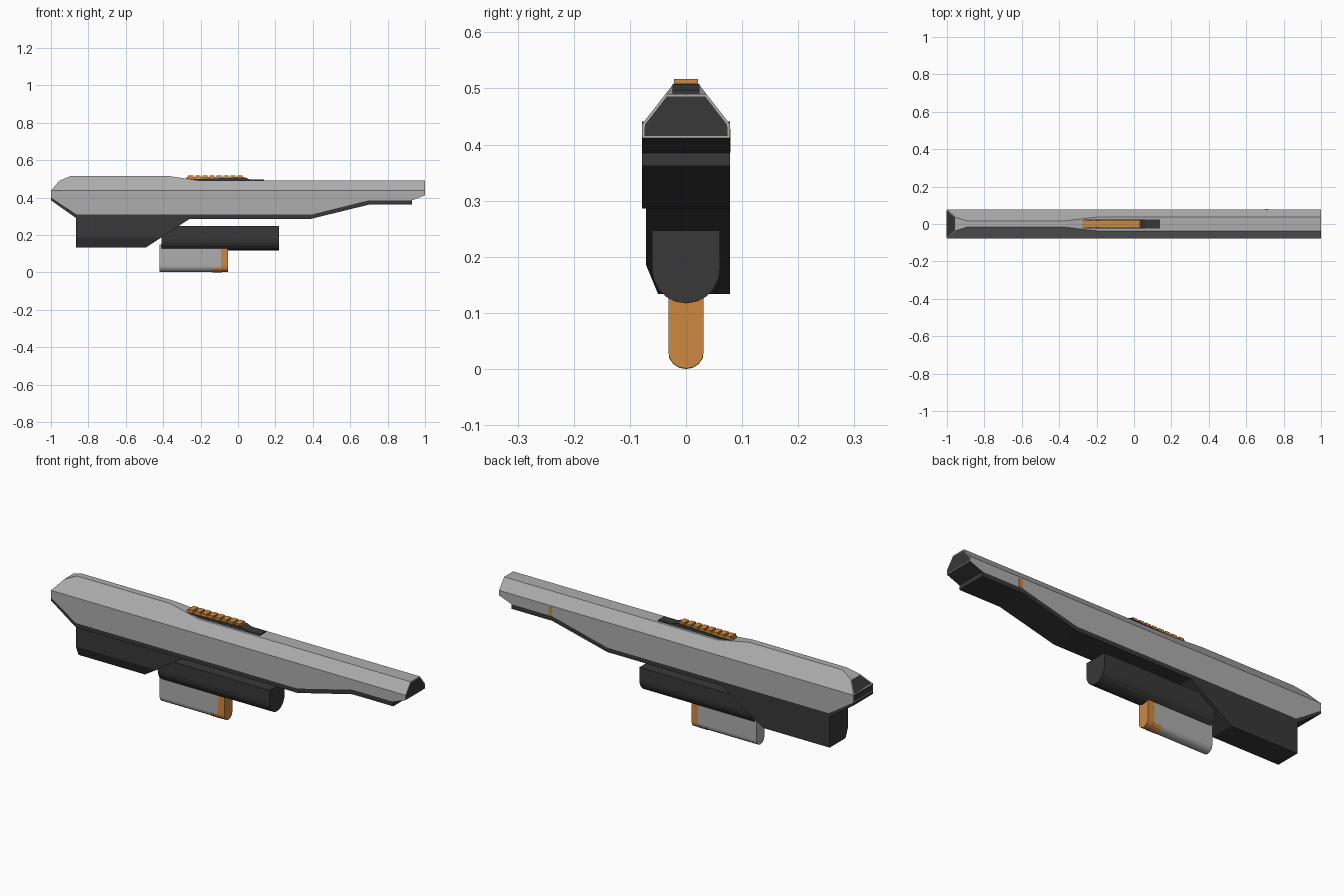
import bpy, bmesh, math
from mathutils import Vector

if "Cube" in bpy.data.objects:
    bpy.data.objects.remove(bpy.data.objects["Cube"])


def material(name, color):
    m = bpy.data.materials.new(name)
    m.diffuse_color = (*color, 1)
    m.use_nodes = True
    m.node_tree.nodes["Principled BSDF"].inputs["Base Color"].default_value = m.diffuse_color
    return m


GREY = material("grey", (0.42, 0.42, 0.42))
DARK = material("dark", (0.04, 0.04, 0.04))
ORANGE = material("orange", (0.62, 0.25, 0.05))


def finish(name, bm, *mats):
    bmesh.ops.recalc_face_normals(bm, faces=bm.faces)
    me = bpy.data.meshes.new(name)
    bm.to_mesh(me)
    bm.free()
    for m in mats:
        me.materials.append(m)
    ob = bpy.data.objects.new(name, me)
    bpy.context.collection.objects.link(ob)
    return ob


def prism(points, offset):
    """Closed prism from 3D outline points and an extrusion offset."""
    bm = bmesh.new()
    f = bm.faces.new([bm.verts.new(p) for p in points])
    r = bmesh.ops.extrude_face_region(bm, geom=[f], use_keep_orig=True)
    moved = [v for v in r["geom"] if isinstance(v, bmesh.types.BMVert)]
    bmesh.ops.translate(bm, verts=moved, vec=offset)
    bmesh.ops.recalc_face_normals(bm, faces=bm.faces)
    return bm


def side_prism(profile, y0, y1):
    return prism([(x, y0, z) for x, z in profile], (0, y1 - y0, 0))


def long_prism(section, x0, x1):
    return prism([(x0, y, z) for y, z in section], (x1 - x0, 0, 0))


def cut(bm, co, no):
    """Slice away everything on the normal side and cap the hole."""
    r = bmesh.ops.bisect_plane(bm, geom=bm.verts[:] + bm.edges[:] + bm.faces[:],
                               plane_co=co, plane_no=no, clear_outer=True)
    edges = [e for e in r["geom_cut"] if isinstance(e, bmesh.types.BMEdge)]
    bmesh.ops.contextual_create(bm, geom=edges)
    bmesh.ops.recalc_face_normals(bm, faces=bm.faces)


def box(name, x0, x1, y0, y1, z0, z1, mat):
    return finish(name, side_prism([(x0, z0), (x1, z0), (x1, z1), (x0, z1)], y0, y1), mat)


W = 0.078

# upper shell: side profile with sloped shoulders and dark inset ends
shell = side_prism([(-1, 0.40), (-1, 0.437), (-0.955, 0.49), (-0.895, 0.515),
                    (-0.37, 0.515), (-0.2, 0.49), (1, 0.49), (1, 0.412),
                    (0.93, 0.385), (0.70, 0.385), (0.39, 0.308), (-0.86, 0.308)], -W, W)
for s in (-1, 1):
    cut(shell, (0, s * W, 0.437), (0, s * 0.078, 0.061))
shell.normal_update()
ends = [f for f in shell.faces if abs(f.normal.x) > 0.7]
under = [f for f in shell.faces if f.normal.z < -0.3]
bmesh.ops.inset_individual(shell, faces=ends, thickness=0.005)
for f in ends + under:
    f.material_index = 1
finish("upper_shell", shell, GREY, DARK)

# dark strip under the shell
finish("lower_trim", side_prism([(-1, 0.40), (-0.86, 0.308), (0.39, 0.308), (0.70, 0.385),
                                 (0.93, 0.385), (0.93, 0.362), (0.70, 0.362),
                                 (0.39, 0.286), (-0.86, 0.286), (-1, 0.385)], -W, W), DARK)

# rear block, chamfered on one side with a raked front
block = long_prism([(-0.071, 0.29), (-0.071, 0.185), (-0.05, 0.134),
                    (W, 0.134), (W, 0.29)], -0.865, -0.2)
cut(block, (-0.49, 0, 0.134), (0.151, 0, -0.23))
finish("rear_block", block, DARK)


def round_section(w, top, side, bottom, n):
    """Flat top, straight sides and an elliptical bottom."""
    arc = [(w * math.cos(math.pi * i / n), side - (side - bottom) * math.sin(math.pi * i / n))
           for i in range(n + 1)]
    return [(w, top)] + arc + [(-w, top)]


# rounded lower tube
finish("lower_tube", long_prism(round_section(0.061, 0.247, 0.18, 0.117, 10), -0.41, 0.22), DARK)

# grip with coloured front edge and foot
finish("grip", long_prism(round_section(0.031, 0.15, 0.03, 0.002, 8), -0.42, -0.089), GREY)
edge = long_prism(round_section(0.0315, 0.147, 0.03, 0.001, 8), -0.09, -0.054)
cut(edge, (-0.054, 0, 0.125), (1, 0, 0.8))
finish("grip_edge", edge, ORANGE)
foot = long_prism(round_section(0.032, 0.15, 0.03, 0.0, 8), -0.135, -0.085)
cut(foot, (0, 0, 0.024), (0, 0, 1))
finish("grip_foot", foot, ORANGE)

# top rail with a ramp, then the ribbed coloured strip
finish("top_rail", side_prism([(-0.28, 0.48), (0.14, 0.48), (0.14, 0.496), (0.065, 0.496),
                               (0.035, 0.508), (-0.2, 0.5), (-0.28, 0.5)], -0.024, 0.024), DARK)
box("rib_base", -0.275, 0.03, -0.02, 0.02, 0.495, 0.509, ORANGE)
for i in range(8):
    x = -0.266 + i * 0.0375
    box(f"rib_{i + 1}", x, x + 0.028, -0.021, 0.021, 0.500, 0.517, ORANGE)

# small marker on the back side
box("side_marker", 0.70, 0.72, W - 0.004, W + 0.001, 0.386, 0.428, ORANGE)
